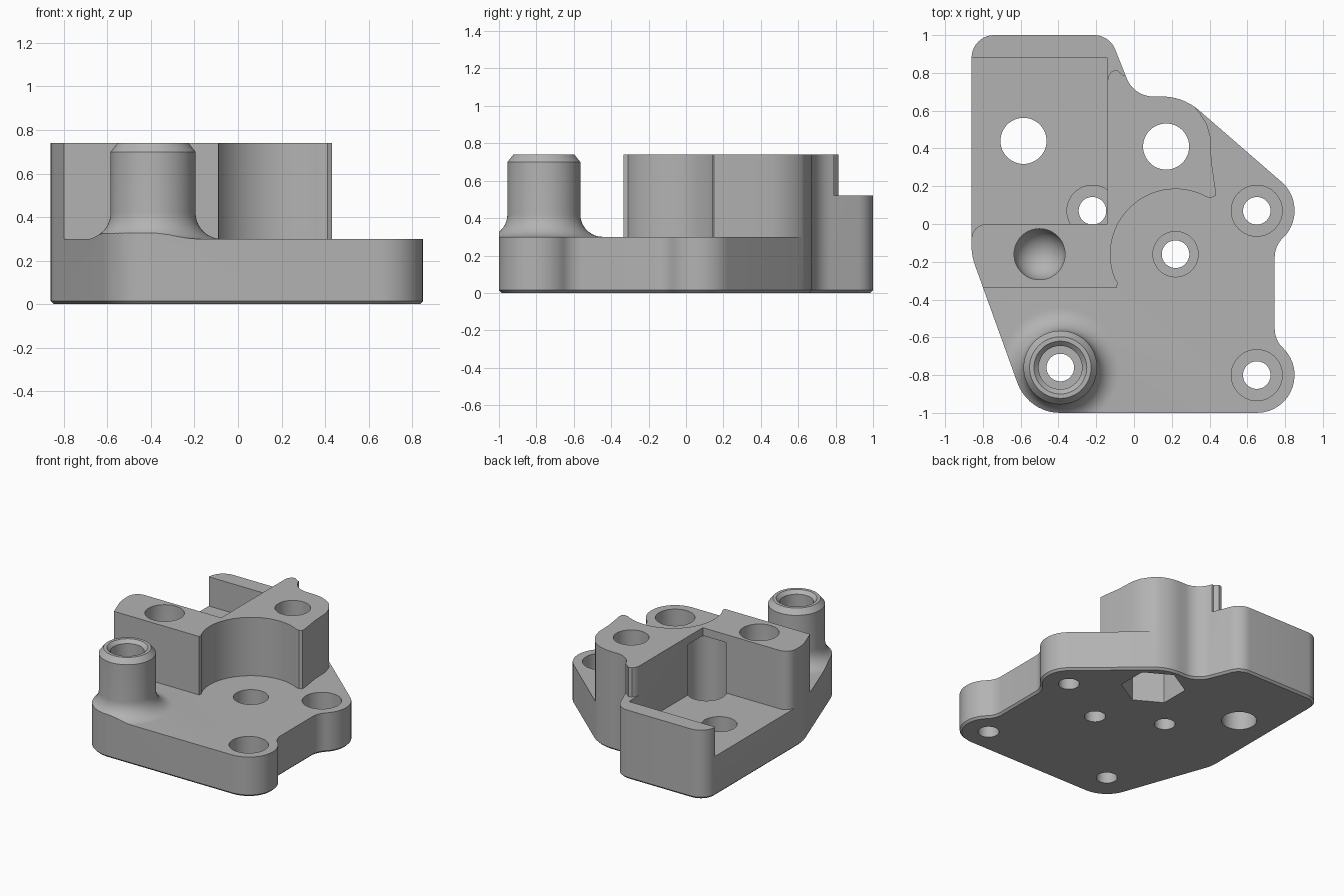
import bpy, bmesh, math
from mathutils import Vector

if "Cube" in bpy.data.objects:
    bpy.data.objects.remove(bpy.data.objects["Cube"], do_unlink=True)

FLOOR, STEP, TOP = 0.30, 0.52, 0.74

grey = bpy.data.materials.new("plain grey")
grey.use_nodes = True
grey.diffuse_color = (0.45, 0.45, 0.45, 1)
grey.node_tree.nodes["Principled BSDF"].inputs["Base Color"].default_value = (0.45, 0.45, 0.45, 1)


def rounded(corners, steps=10):
    """Closed outline from (x, y, radius) corners."""
    pts = []
    for i, (x, y, r) in enumerate(corners):
        p = Vector((x, y))
        if not r:
            pts.append(p)
            continue
        a = (Vector(corners[i - 1][:2]) - p).normalized()
        b = (Vector(corners[(i + 1) % len(corners)][:2]) - p).normalized()
        half = a.angle(b) / 2
        centre = p + (a + b).normalized() * r / math.sin(half)
        start = p + a * r / math.tan(half) - centre
        end = p + b * r / math.tan(half) - centre
        sweep = math.pi - 2 * half
        for k in range(steps + 1):
            t = k / steps
            v = start * math.sin((1 - t) * sweep) + end * math.sin(t * sweep)
            pts.append(centre + v / math.sin(sweep))
    return pts


def arc(cx, cy, r, a0, a1, n):
    angles = [math.radians(a0 + (a1 - a0) * i / n) for i in range(n + 1)]
    return [Vector((cx + r * math.cos(a), cy + r * math.sin(a))) for a in angles]


def finish(name, bm):
    bmesh.ops.recalc_face_normals(bm, faces=bm.faces)
    mesh = bpy.data.meshes.new(name)
    bm.to_mesh(mesh)
    bm.free()
    mesh.materials.append(grey)
    ob = bpy.data.objects.new(name, mesh)
    bpy.context.collection.objects.link(ob)
    return ob


def prism(name, pts, z0, z1, chamfer=0):
    bm = bmesh.new()
    bmesh.ops.remove_doubles(bm, verts=[bm.verts.new((p[0], p[1], z0)) for p in pts], dist=1e-6)
    bm.verts.ensure_lookup_table()
    base = bm.faces.new(bm.verts)
    rim = list(base.edges)
    ext = bmesh.ops.extrude_face_region(bm, geom=[base], use_keep_orig=True)
    bmesh.ops.translate(bm, vec=(0, 0, z1 - z0),
                        verts=[v for v in ext["geom"] if isinstance(v, bmesh.types.BMVert)])
    bmesh.ops.recalc_face_normals(bm, faces=bm.faces)
    if chamfer:
        bmesh.ops.bevel(bm, geom=rim, offset=chamfer, segments=1, affect='EDGES')
    return finish(name, bm)


def lathe(name, x, y, profile, n=64):
    """Solid of revolution; the profile starts and ends on the axis."""
    bm = bmesh.new()
    vs = [bm.verts.new((x + r, y, z)) for r, z in profile]
    es = [bm.edges.new(pair) for pair in zip(vs, vs[1:])]
    bmesh.ops.spin(bm, geom=vs + es, cent=(x, y, 0), axis=(0, 0, 1),
                   angle=math.tau, steps=n, use_merge=True)
    bmesh.ops.remove_doubles(bm, verts=bm.verts, dist=1e-5)
    return finish(name, bm)


def cut(target, tool):
    mod = target.modifiers.new("cut", 'BOOLEAN')
    mod.operation, mod.solver, mod.object = 'DIFFERENCE', 'EXACT', tool
    bpy.context.view_layer.objects.active = target
    bpy.ops.object.modifier_apply(modifier=mod.name)
    bpy.data.objects.remove(tool, do_unlink=True)


def bore(x, y, r, z0, z1):
    cut(body, lathe("bore", x, y, [(0, z0), (r, z0), (r, z1), (0, z1)], 48))


# Full-height body on the plate outline
outline = rounded([
    (-0.86, 1, 0.12), (-0.13, 1, 0.12), (0.0, 0.675, 0.15), (0.26, 0.675, 0.3),
    (0.85, 0.163, 0.199), (0.85, -0.013, 0.199), (0.745, -0.117, 0.14),
    (0.745, -0.613, 0.14), (0.85, -0.717, 0.199), (0.85, -1, 0.199),
    (-0.56, -1, 0.24), (-0.86, -0.168, 0.3)])
body = prism("bracket_body", outline, 0, TOP, 0.015)

# Post with flared foot, kept standing when the front is cleared
post = lathe("post", -0.39, -0.76,
             [(0, 0.2), (0.315, 0.2)]
             + [tuple(p) for p in arc(0.315, 0.42, 0.12, 270, 180, 10)]
             + [(0.195, 0.70), (0.155, 0.75), (0, 0.75)])

# Clear everything in front of the raised block
front = ([(-1.3, -0.335), (-0.09, -0.335), (-0.087, -0.31)]
         + arc(0.22, -0.16, 0.345, 202, 61, 28)
         + [(0.41, 0.138), (0.432, 0.15), (0.432, 0.18), (0.41, 0.33), (0.405, 0.46),
            (0.385, 0.53), (0.35, 0.585), (0.30, 0.645), (0.40, 0.9),
            (1.3, 0.9), (1.3, -1.3), (-1.3, -1.3)])
front_cutter = prism("front_cutter", front, FLOOR, 1.0)
cut(front_cutter, post)
cut(body, front_cutter)

# Pocket open to the side, then the lower back wall
pocket = ([(-1.2, 0.88), (-0.14, 0.88), (-0.14, 0)]
          + arc(-0.78, -0.08, 0.08, 90, 180, 8) + [(-1.2, -0.08)])
cut(body, prism("pocket_cutter", pocket, FLOOR, 1.0))
back = [(-1.2, 0.76), (-0.14, 0.76), (-0.133, 0.79), (-0.115, 0.81), (-0.09, 0.815),
        (-0.06, 0.79), (0.0, 0.79), (0.2, 1.2), (-1.2, 1.2)]
cut(body, prism("back_cutter", back, STEP, 1.0))

# Counterbored screw holes
for x, y, wide, seat, top in [(0.65, 0.07, 0.135, 0.13, 0.9), (0.65, -0.8, 0.135, 0.13, 0.9),
                              (0.22, -0.16, 0.12, 0.13, 0.9), (-0.22, 0.07, 0.135, 0.13, 0.68),
                              (-0.39, -0.76, 0.115, 0.5, 0.9)]:
    bore(x, y, wide, seat, top)
    bore(x, y, 0.073, -0.1, seat + 0.05)

# Plain through holes and the hexagonal nut pocket underneath
bore(-0.585, 0.44, 0.122, -0.1, 0.9)
bore(0.17, 0.41, 0.122, -0.1, 0.9)
hexagon = arc(0.17, 0.41, 0.225, 30, 330, 5)
cut(body, prism("nut_cutter", hexagon, -0.1, 0.4))

# Round-bottomed blind socket
socket = [tuple(p) for p in arc(0, 0.6, 0.135, 270, 360, 12)]
cut(body, lathe("socket_cutter", -0.5, -0.16, socket + [(0.135, 0.9), (0, 0.9)], 48))

# Mouth chamfer of the post
cut(body, lathe("mouth_cutter", -0.39, -0.76, [(0, 0.7), (0.1, 0.7), (0.15, 0.75), (0, 0.75)], 48))

# Smooth curved walls, sharp edges
bpy.ops.object.select_all(action='DESELECT')
body.select_set(True)
bpy.context.view_layer.objects.active = body
bpy.ops.object.shade_smooth_by_angle(angle=math.radians(30))
